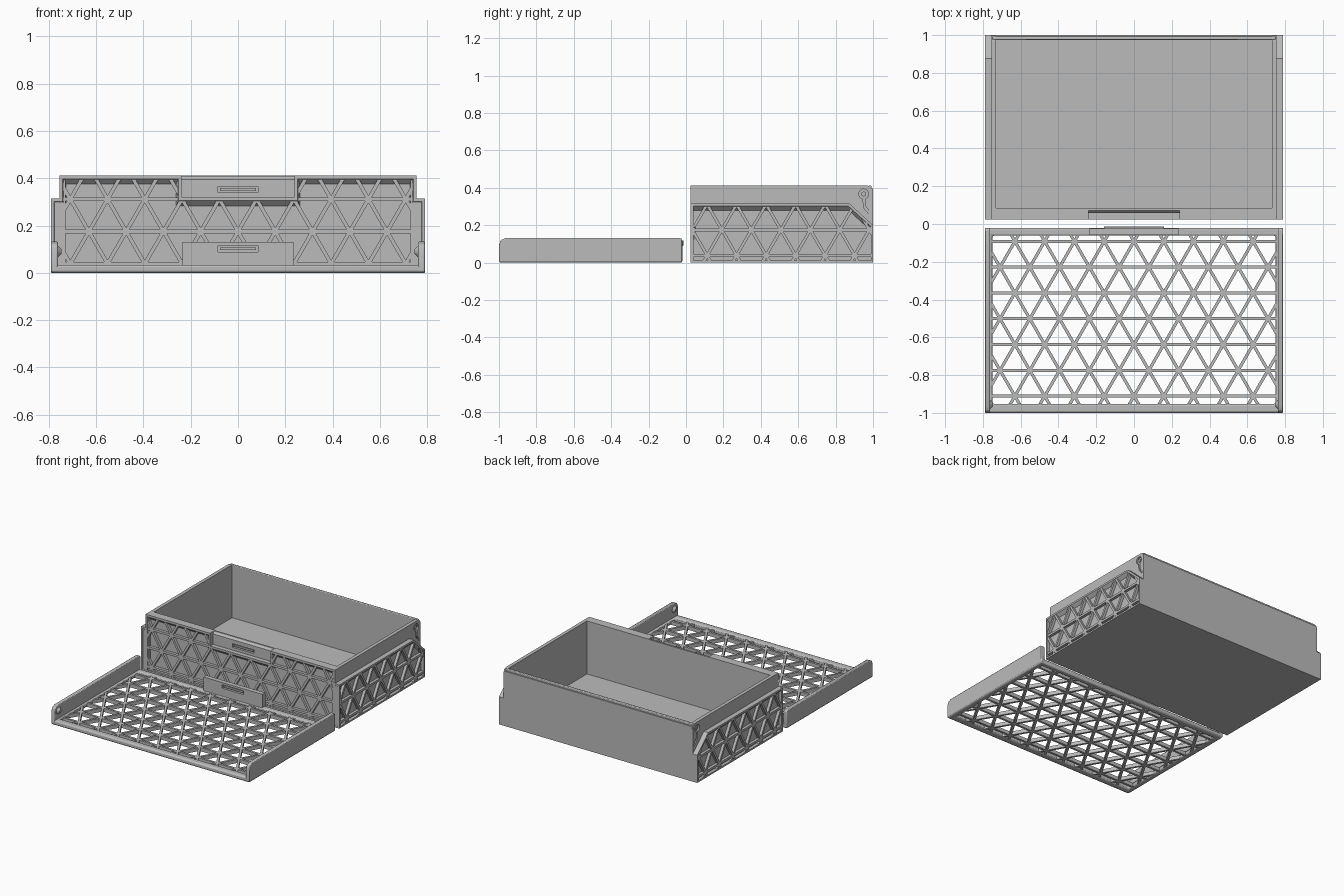
import bpy, bmesh, math
from mathutils import Vector

if "Cube" in bpy.data.objects:
    bpy.data.objects.remove(bpy.data.objects["Cube"], do_unlink=True)

grey = bpy.data.materials.new("plastic_grey")
grey.use_nodes = True
COLOUR = (0.5, 0.5, 0.5, 1)
grey.diffuse_color = COLOUR
for node in grey.node_tree.nodes:
    if node.type == 'BSDF_PRINCIPLED':
        node.inputs["Base Color"].default_value = COLOUR

PITCH = 0.1365      # lattice row spacing
BAR = 0.008         # half the bar width


def loft(bm, loops, cap=True):
    """Bridge matching loops; cap the ends or close the last onto the first."""
    rows = [[bm.verts.new(p) for p in loop] for loop in loops]
    n = len(rows[0])
    pairs = list(zip(rows, rows[1:]))
    if cap:
        bm.faces.new(rows[0])
        bm.faces.new(rows[-1])
    else:
        pairs.append((rows[-1], rows[0]))
    for a, b in pairs:
        for i in range(n):
            j = (i + 1) % n
            bm.faces.new((a[i], a[j], b[j], b[i]))


def finish(name, bm, bevel=0.0):
    bmesh.ops.recalc_face_normals(bm, faces=bm.faces)
    mesh = bpy.data.meshes.new(name)
    bm.to_mesh(mesh)
    bm.free()
    mesh.materials.append(grey)
    ob = bpy.data.objects.new(name, mesh)
    bpy.context.collection.objects.link(ob)
    if bevel:
        mod = ob.modifiers.new("soft_edges", 'BEVEL')
        mod.width, mod.segments = bevel, 2
        mod.limit_method = 'ANGLE'
        bpy.ops.object.select_all(action='DESELECT')
        ob.select_set(True)
        bpy.context.view_layer.objects.active = ob
        bpy.ops.object.shade_smooth_by_angle()
    return ob


def solid(name, loops, cap=True, bevel=0.0):
    bm = bmesh.new()
    loft(bm, loops, cap)
    return finish(name, bm, bevel)


def rect(u0, v0, u1, v1):
    return [(u0, v0), (u1, v0), (u1, v1), (u0, v1)]


def place(to3d, pts, depth):
    return [to3d(u, v, depth) for u, v in pts]


def clip(p, d, poly):
    """Part of the line p + t*d inside a convex counter-clockwise polygon."""
    t0, t1 = -9.0, 9.0
    for a, b in zip(poly, poly[1:] + poly[:1]):
        a, e = Vector(a), Vector(b) - Vector(a)
        inward = Vector((-e.y, e.x))
        dist, slope = (p - a).dot(inward), d.dot(inward)
        if abs(slope) < 1e-7:
            if dist < 0:
                return 0, 0
        elif slope > 0:
            t0 = max(t0, -dist / slope)
        else:
            t1 = min(t1, -dist / slope)
    return t0, t1


def lattice(name, polys, origin, to3d, d0, d1):
    bm = bmesh.new()
    for poly in polys:
        for angle in (0, 60, 120):
            a = math.radians(angle)
            d = Vector((math.cos(a), math.sin(a)))
            n = Vector((-d.y, d.x))
            for k in range(-12, 13):
                p = Vector(origin) + n * k * PITCH
                t0, t1 = clip(p, d, poly)
                if t1 - t0 < 0.01:
                    continue
                a0, a1, w = p + d * (t0 - BAR), p + d * (t1 + BAR), n * BAR
                bar = [a0 - w, a1 - w, a1 + w, a0 + w]
                loft(bm, [place(to3d, bar, d0), place(to3d, bar, d1)])
    finish(name, bm)


def front(x, z, y):
    return (x, y, z)


def plan(x, y, z):
    return (x, y, z)


def side(s):
    return lambda y, z, x: (s * x, y, z)


def block(name, x0, y0, z0, x1, y1, z1, bevel=0.0):
    foot = rect(x0, y0, x1, y1)
    return solid(name, [place(plan, foot, z0), place(plan, foot, z1)], bevel=bevel)


def mirrored(half):
    return half + [(-x, z) for x, z in reversed(half)]


# box floor and back wall
block("box_floor", -0.755, 0.04, 0, 0.755, 0.99, 0.03)
block("box_back_wall", -0.75, 0.975, 0, 0.75, 1.0, 0.395)
block("box_back_rim", -0.75, 0.975, 0.385, 0.75, 0.992, 0.412, 0.005)

# box front wall with a recessed panel whose upper edges slope inward
outer = mirrored([(0.79, 0), (0.79, 0.315), (0.755, 0.315),
                  (0.755, 0.412), (0.24, 0.412), (0.24, 0.32)])
inner = mirrored([(0.778, 0.012), (0.778, 0.302), (0.742, 0.302),
                  (0.742, 0.397), (0.252, 0.397), (0.252, 0.305)])
deep = [(x - math.copysign(0.014, x) if abs(x) > 0.5 else x + math.copysign(0.01, x),
         z - 0.022 if z > 0.2 else z) for x, z in inner]
core = [(math.copysign(min(abs(x), 0.765 if z < 0.35 else 0.755), x), z) for x, z in outer]
solid("box_front_wall", [place(front, core, 0.085), place(front, core, 0.038),
                         place(front, outer, 0.038), place(front, outer, 0.025),
                         place(front, inner, 0.025), place(front, deep, 0.047)])
lattice("box_front_lattice",
        [rect(-0.778, 0.012, 0.778, 0.305), rect(0.252, 0.305, 0.742, 0.397),
         rect(-0.742, 0.305, -0.252, 0.397)], (0, 0.175), front, 0.027, 0.05)

# box latch with a slot
plate = rect(-0.245, 0.3, 0.245, 0.41)
face = rect(-0.245, 0.3, 0.245, 0.395)
slot = rect(-0.085, 0.34, 0.085, 0.366)
solid("box_latch", [place(front, plate, 0.085), place(front, plate, 0.072),
                    place(front, face, 0.058), place(front, slot, 0.058),
                    place(front, slot, 0.074)])
block("box_latch_slot_bar", -0.076, 0.064, 0.347, 0.076, 0.08, 0.359)

PIVOT = (0.95, 0.367)
for s, label in ((1, "left"), (-1, "right")):
    to3d = side(s)

    # inner side wall with rounded rear corner
    arc = [(0.965 + 0.035 * math.cos(t), 0.377 + 0.035 * math.sin(t))
           for t in (math.radians(15 * i) for i in range(7))]
    wall = [(0.03, 0), (1.0, 0)] + arc + [(0.03, 0.412)]
    body = solid(label + "_box_wall", [place(to3d, wall, 0.73), place(to3d, wall, 0.755)])

    # hinge socket and its entry groove
    ring = [(PIVOT[0] + 0.026 * math.cos(i * math.tau / 24),
             PIVOT[1] + 0.026 * math.sin(i * math.tau / 24)) for i in range(24)]
    groove = [(0.942, 0.36), (0.952, 0.29), (0.985, 0.25), (0.985, 0.27),
              (0.96, 0.3), (0.96, 0.36)]
    for cut in (ring, groove):
        cutter = solid("socket_cutter", [place(to3d, cut, 0.743), place(to3d, cut, 0.78)])
        cutter.hide_render = True
        mod = body.modifiers.new("socket", 'BOOLEAN')
        mod.operation, mod.solver, mod.object = 'DIFFERENCE', 'EXACT', cutter
        bpy.context.view_layer.objects.active = body
        bpy.ops.object.modifier_apply(modifier=mod.name)
        bpy.data.objects.remove(cutter, do_unlink=True)
    boss = [(PIVOT[0] + (y - PIVOT[0]) * 0.5, PIVOT[1] + (z - PIVOT[1]) * 0.5) for y, z in ring]
    solid(label + "_socket_boss", [place(to3d, boss, 0.735), place(to3d, boss, 0.752)])

    # outer side panel, chamfered at the rear, with lattice
    rim = [(0.027, 0), (1.0, 0), (1.0, 0.2), (0.875, 0.315), (0.027, 0.315)]
    hole = [(0.04, 0.012), (0.988, 0.012), (0.988, 0.193), (0.869, 0.302), (0.04, 0.302)]
    floor = [(y, z - 0.022 if z > 0.1 else z) for y, z in hole]
    solid(label + "_side_panel", [place(to3d, rim, 0.74), place(to3d, rim, 0.79),
                                  place(to3d, hole, 0.79), place(to3d, floor, 0.768)])
    lattice(label + "_side_lattice", [hole], (0.507, 0.175), to3d, 0.765, 0.788)

    # lid side arm with hinge knob
    arm = [(-1.0, 0.004), (-0.02, 0.004), (-0.02, 0.122), (-0.03, 0.132),
           (-0.965, 0.132), (-0.99, 0.12), (-1.0, 0.095)]
    solid(label + "_lid_arm", [place(to3d, arm, 0.762), place(to3d, arm, 0.79)], bevel=0.005)
    knob = [[(-0.955 + r * math.cos(i * math.tau / 20), 0.09 + r * math.sin(i * math.tau / 20))
             for i in range(20)] for r in (0.028, 0.01)]
    solid(label + "_hinge_knob", [place(to3d, knob[0], 0.765), place(to3d, knob[1], 0.746)])

# lid frame and open lattice
edge, opening = rect(-0.79, -1.0, 0.79, -0.02), rect(-0.75, -0.952, 0.75, -0.062)
solid("lid_frame", [place(plan, edge, 0), place(plan, edge, 0.034),
                    place(plan, opening, 0.034), place(plan, opening, 0)],
      cap=False, bevel=0.01)
lattice("lid_lattice", [opening], (0, -0.365), plan, 0.001, 0.027)

# lid latch tab with slot and catch
tab, slot = rect(-0.235, 0.015, 0.235, 0.13), rect(-0.085, 0.089, 0.085, 0.115)
solid("lid_latch", [place(front, tab, -0.025), place(front, tab, -0.058),
                    place(front, slot, -0.058), place(front, slot, -0.042)])
block("lid_latch_slot_bar", -0.076, -0.052, 0.096, 0.076, -0.036, 0.108)
block("lid_catch", -0.16, -0.03, 0.09, 0.16, -0.013, 0.118, 0.004)
